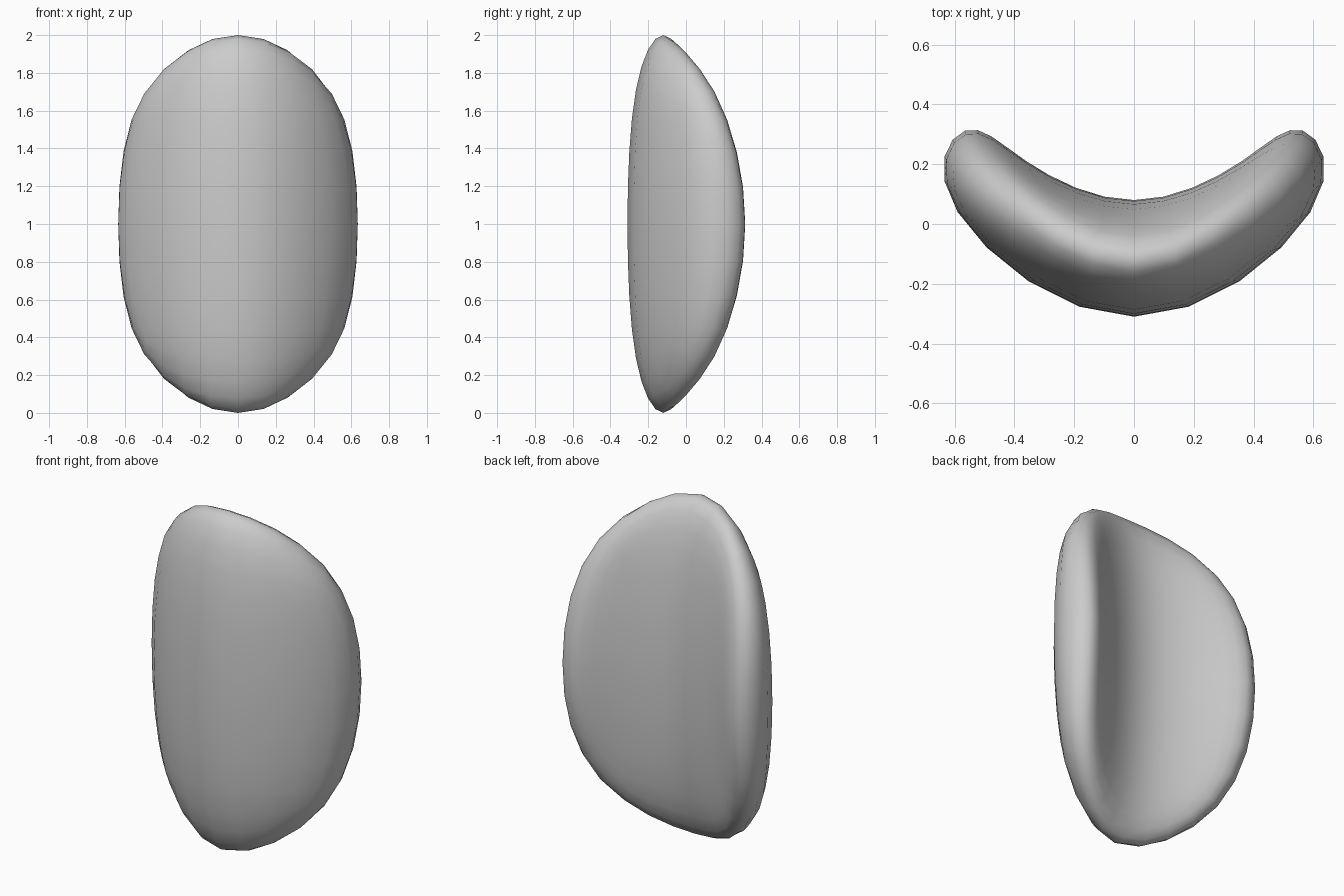
import bpy, bmesh
from mathutils import Vector

if "Cube" in bpy.data.objects:
    bpy.data.objects.remove(bpy.data.objects["Cube"])

# Surface points of one quarter: key = (side, front/rim/back, top)
# values are x, y and height above the middle
quarter = {
    (0, -1, 0): (0.00, -0.31, 0.00),   # front centre
    (1, -1, 0): (0.59, 0.04, 0.00),    # front side
    (1, 0, 0): (0.565, 0.312, 0.00),   # rim side
    (1, 1, 0): (0.36, 0.21, 0.00),     # hollow back side
    (0, 1, 0): (0.00, 0.08, 0.00),     # back centre
    (0, -1, 1): (0.00, -0.265, 0.71),  # front upper
    (1, -1, 1): (0.48, -0.02, 0.63),   # front corner
    (1, 0, 1): (0.46, 0.14, 0.70),     # rim corner
    (1, 1, 1): (0.32, 0.135, 0.63),    # back corner
    (0, 1, 1): (0.00, 0.025, 0.71),    # back upper
    (0, 0, 1): (0.00, -0.12, 1.00),    # rim top
}


def limit_point(v):
    """Where the smooth surface passes for a cage vertex."""
    n = len(v.link_edges)
    near = [e.other_vert(v) for e in v.link_edges]
    diag = [w for f in v.link_faces for w in f.verts if w != v and w not in near]
    total = v.co * n * n
    for w in near:
        total = total + w.co * 4
    for w in diag:
        total = total + w.co
    return total / (n * (n + 5))


# Cage: a cube cut once in every direction
bm = bmesh.new()
bmesh.ops.create_cube(bm, size=2)
bmesh.ops.subdivide_edges(bm, edges=bm.edges[:], cuts=1, use_grid_fill=True)

# Mirror the quarter points onto all cage vertices
target = {}
for v in bm.verts:
    i, j, k = (round(c) for c in v.co)
    x, y, z = quarter[(abs(i), j, abs(k))]
    target[v] = Vector((x * i, y, 1 + z * k))
for v in bm.verts:
    v.co = target[v]

# Push the cage out until its smooth surface meets the points
for _ in range(40):
    shift = {v: target[v] - limit_point(v) for v in bm.verts}
    for v, d in shift.items():
        v.co += d

bmesh.ops.recalc_face_normals(bm, faces=bm.faces[:])
for f in bm.faces:
    f.smooth = True
mesh = bpy.data.meshes.new("curved_shell")
bm.to_mesh(mesh)
bm.free()
shell = bpy.data.objects.new("curved_shell", mesh)
bpy.context.collection.objects.link(shell)

# Rounded surface
sub = shell.modifiers.new("smooth", 'SUBSURF')
sub.levels = 2
sub.render_levels = 2
